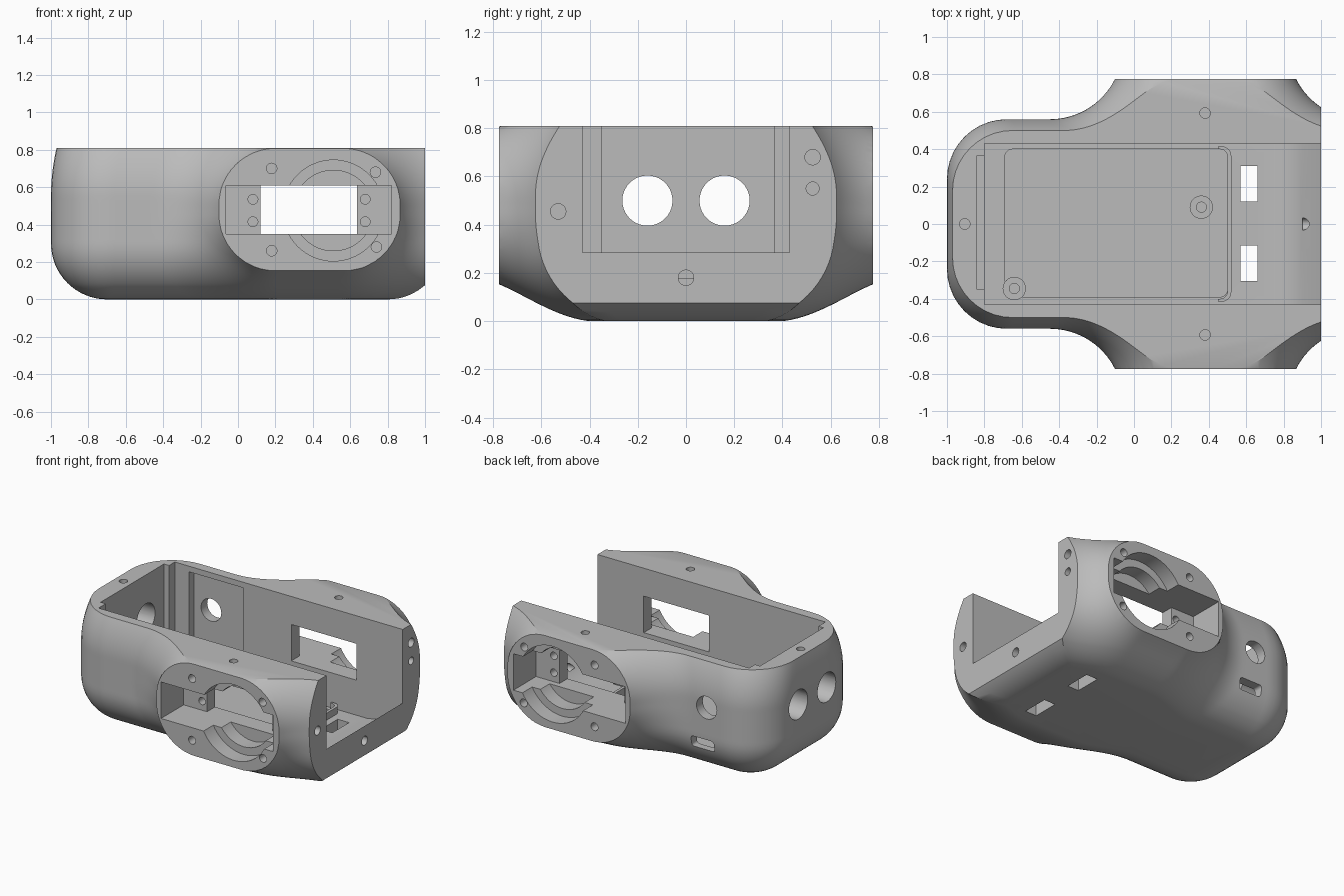
import bpy, bmesh
from math import sin, cos, pi, sqrt, radians, hypot

cube = bpy.data.objects.get("Cube")
if cube:
    bpy.data.objects.remove(cube, do_unlink=True)

grey = bpy.data.materials.new("plain grey")
grey.use_nodes = True
grey.diffuse_color = (0.5, 0.5, 0.5, 1)
grey.node_tree.nodes["Principled BSDF"].inputs["Base Color"].default_value = (0.5, 0.5, 0.5, 1)


def make_object(name, bm):
    bmesh.ops.recalc_face_normals(bm, faces=bm.faces)
    mesh = bpy.data.meshes.new(name)
    bm.to_mesh(mesh)
    bm.free()
    mesh.materials.append(grey)
    obj = bpy.data.objects.new(name, mesh)
    bpy.context.collection.objects.link(obj)
    return obj


def prism(bm, pts, axis, a, b):
    """Extrude a flat outline along an axis from a to b."""
    place = {"x": lambda u, v, w: (w, u, v),
             "y": lambda u, v, w: (u, w, v),
             "z": lambda u, v, w: (u, v, w)}[axis]
    low, high = [[bm.verts.new(place(u, v, w)) for u, v in pts] for w in (a, b)]
    bm.faces.new(low)
    bm.faces.new(high)
    n = len(pts)
    for k in range(n):
        j = (k + 1) % n
        bm.faces.new((low[k], low[j], high[j], high[k]))


def rect(u0, u1, v0, v1):
    return [(u0, v0), (u1, v0), (u1, v1), (u0, v1)]


def circle(u, v, r, n=24):
    return [(u + r * cos(2 * pi * k / n), v + r * sin(2 * pi * k / n)) for k in range(n)]


def rounded(u0, u1, v0, v1, r, n=6):
    pts = []
    for q, (u, v) in enumerate(rect(u0 + r, u1 - r, v0 + r, v1 - r)):
        for k in range(n + 1):
            a = pi + (q + k / n) * pi / 2
            pts.append((u + r * cos(a), v + r * sin(a)))
    return pts


def solid(name, parts):
    bm = bmesh.new()
    for part in parts:
        prism(bm, *part)
    return make_object(name, bm)


def boolean(target, parts, operation="DIFFERENCE"):
    tool = solid("cutter", parts)
    tool.hide_render = True
    mod = target.modifiers.new("cut", "BOOLEAN")
    mod.operation, mod.solver, mod.object = operation, "EXACT", tool
    bpy.context.view_layer.objects.active = target
    bpy.ops.object.modifier_apply(modifier=mod.name)
    bpy.data.objects.remove(tool, do_unlink=True)


# Outer shell: rounded tub whose sides flare out to an oval pod
R, TOP, POD = 0.3, 0.81, 0.775


def flare(x, z):
    qx, qz = abs(x - 0.3825) - 0.1825, abs(z - 0.48) - 0.025
    d = hypot(max(qx, 0), max(qz, 0)) + min(max(qx, qz), 0) - R
    u = min(max(0.35 - d, 0), 0.37)
    return (0.39 - sqrt(0.39 ** 2 - u * u)) / 0.215


def half_ring(z):
    inset = R - sqrt(R * R - (R - z) ** 2) if z < R else 0
    tuck = 0.06 * max(0, (z - 0.55) / 0.26) ** 2
    w, left, right = 0.56 - inset - tuck, -1 + inset + tuck / 2, min(1, 1.1 - inset)
    c = 0.32 - inset
    pts = [(left, (w - c) * k / 4) for k in range(4)]
    pts += [(left + c - c * cos(a), w - c + c * sin(a)) for a in (pi / 2 * k / 10 for k in range(10))]
    for k in range(73):
        x = left + c + (right - left - c) * k / 72
        pts.append((x, w + (POD - w) * flare(x, z)))
    edge = pts[-1][1]
    return pts + [(right, edge * (4 - k) / 4) for k in range(1, 5)]


levels = [R * (1 - cos(pi / 2 * k / 16)) for k in range(16)] + [0.0764]
levels += [R + (TOP - R) * k / 24 for k in range(25)]
bm = bmesh.new()
rings = []
for z in sorted(levels):
    half = half_ring(z)
    full = half + [(x, -y) for x, y in half[-2:0:-1]]
    rings.append([bm.verts.new((x, y, z)) for x, y in full])
for low, high in zip(rings, rings[1:]):
    for k in range(len(low)):
        j = (k + 1) % len(low)
        bm.faces.new((low[k], low[j], high[j], high[k]))
bm.faces.new(rings[0])
bm.faces.new(rings[-1])
shell = make_object("shell", bm)
boolean(shell, [(rect(-2, 2, -POD, POD), "z", -1, 2)], "INTERSECT")

# Main open bay with a ramp rising to the open end
boolean(shell, [([(-0.8, 1), (-0.8, 0.1), (0.72, 0.1), (0.8, 0.115), (0.88, 0.16),
                  (0.95, 0.225), (1, 0.285), (1.1, 0.42), (1.1, 1)], "y", -0.43, 0.43)])

# End wall recess, floor recess and side panel recess
boolean(shell, [(rect(-0.84, -0.78, -0.35, 0.365), "z", 0.15, 1),
                (rounded(-0.69, 0.5, -0.39, 0.4, 0.04), "z", 0.07, 0.12),
                (rect(-0.69, -0.26, 0.41, 0.49), "z", 0.16, 0.77)])

# Openings through the walls and floor
openings = [(circle(s * 0.16, 0.5, 0.104, 40), "x", -1.1, -0.7) for s in (-1, 1)]
openings += [(rect(0.57, 0.66, y, y + 0.19), "z", -0.1, 0.2) for y in (-0.305, 0.12)]
openings += [(circle(-0.555, 0.51, 0.08, 32), "y", 0.42, 0.7),
             (rounded(-0.61, -0.43, 0.2, 0.28, 0.02), "y", 0.42, 0.7)]
boolean(shell, openings)

# Pod windows with ledges, and stepped round seats
window = [(-0.065, 0.9), (-0.065, 0.52), (0.12, 0.52), (0.12, 0.4),
          (0.635, 0.4), (0.635, 0.52), (0.82, 0.52), (0.82, 0.9)]
boolean(shell, [([(x, s * y) for x, y in window], "z", 0.35, 0.61) for s in (-1, 1)])
for r, depth in ((0.215, 0.56), (0.27, 0.665)):
    boolean(shell, [(circle(0.51, 0.475, r, 64), "y", s * depth, s * 0.9) for s in (-1, 1)])

# Screw holes
holes = []
for s in (-1, 1):
    for x, z in ((0.18, 0.7), (0.735, 0.68), (0.18, 0.26), (0.74, 0.28)):
        holes.append((circle(x, z, 0.028), "y", s * 0.69, s * 0.9))
    for x in (0.08, 0.68):
        for z in (0.415, 0.535):
            holes.append((circle(x, z, 0.026), "y", s * 0.46, s * 0.6))
    holes.append((circle(0.38, s * 0.593, 0.028), "z", 0.72, 0.9))
holes.append((circle(-0.905, 0, 0.028), "z", 0.7, 0.9))
for y, z, r in ((0.525, 0.68, 0.032), (0.525, 0.55, 0.027), (0, 0.18, 0.032), (-0.53, 0.455, 0.032)):
    holes.append((circle(y, z, r), "x", 0.9, 1.1))
boolean(shell, holes)

# Floor fittings: screw posts and the retaining lip
posts = []
for name, x, y in (("middle_post", 0.36, 0.09), ("corner_post", -0.64, -0.345)):
    post = solid(name, [(circle(x, y, 0.062, 32), "z", 0.06, 0.13)])
    boolean(post, [(circle(x, y, 0.027), "z", 0.08, 0.2)])
    posts.append(post)
lip = solid("retaining_lip", [(rounded(0.4, 0.52, -0.415, 0.415, 0.05), "z", 0.09, 0.15)])
boolean(lip, [(rounded(0.3, 0.5, -0.4, 0.4, 0.04), "z", 0, 0.3)])
boolean(lip, [(rect(0.3, 0.45, -0.5, 0.5), "z", 0, 0.3)])

for obj in [shell, lip] + posts:
    bpy.ops.object.select_all(action="DESELECT")
    obj.select_set(True)
    bpy.context.view_layer.objects.active = obj
    bpy.ops.object.shade_smooth_by_angle(angle=radians(30))
